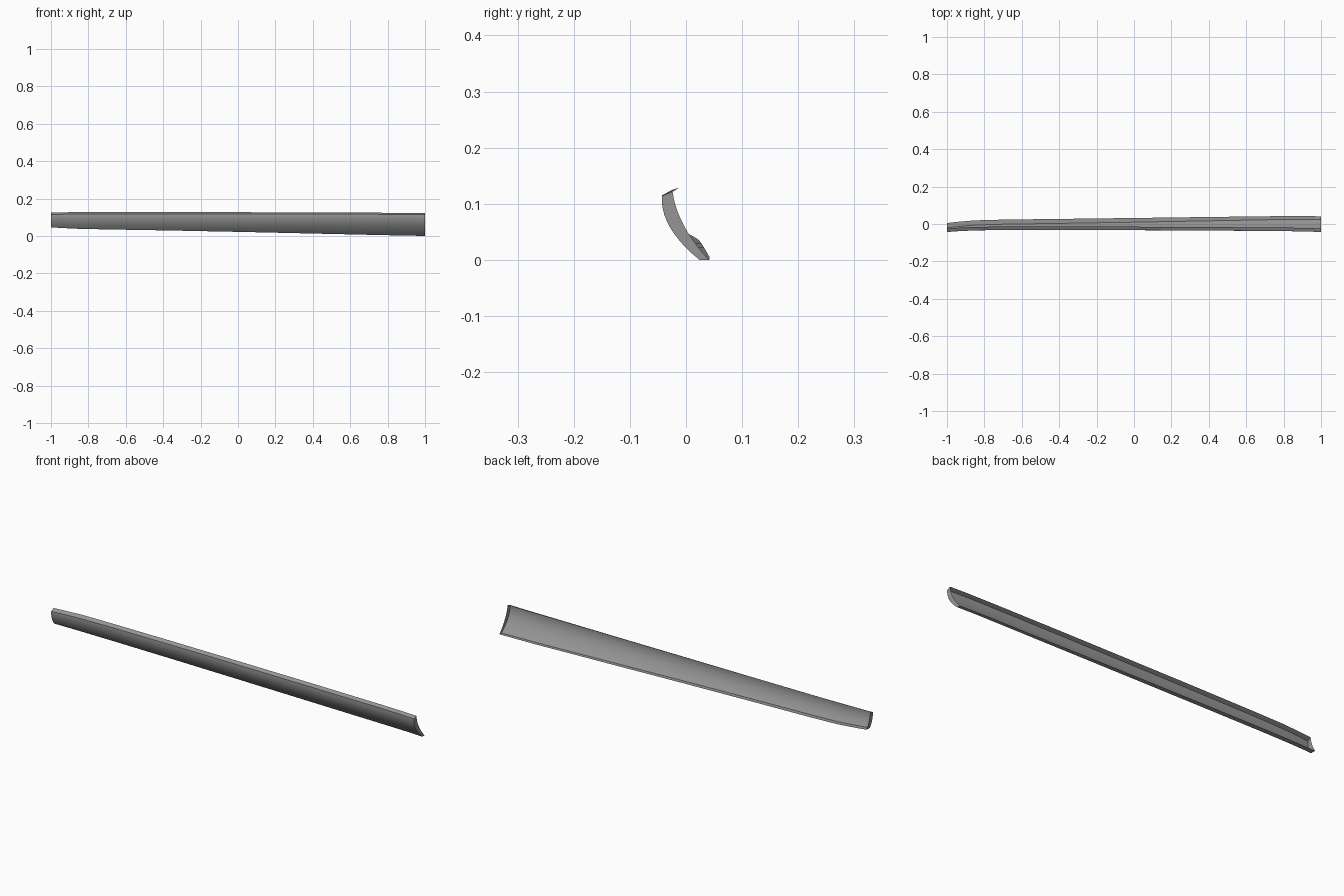
import bpy, bmesh

if "Cube" in bpy.data.objects:
    bpy.data.objects.remove(bpy.data.objects["Cube"])

# stations along the length: x, sideways bow, bottom z, outer top z, inner top z
STATIONS = [
    (-1.00, 0.000, 0.046, 0.115, 0.125),
    (-0.95, 0.004, 0.043, 0.116, 0.126),
    (-0.85, 0.009, 0.038, 0.117, 0.128),
    (-0.70, 0.011, 0.035, 0.118, 0.128),
    (-0.35, 0.011, 0.029, 0.118, 0.128),
    (0.00, 0.010, 0.022, 0.118, 0.127),
    (0.40, 0.008, 0.013, 0.117, 0.126),
    (0.80, 0.005, 0.004, 0.116, 0.124),
    (0.92, 0.003, 0.002, 0.115, 0.123),
    (1.00, 0.000, 0.000, 0.114, 0.122),
]
N = 10  # steps up each curved face


def outer(z):
    return 0.024 - 1.232 * z + 5.653 * z * z


def inner(z):
    return 0.041 - 0.931 * z + 3.265 * z * z


# curved front skin with top and bottom lips, open at the back
bm = bmesh.new()
rings = []
for x, dy, zb, zo, zi in STATIONS:
    pts = [(x, inner(zb) + dy, zb)]
    for i in range(N + 1):
        z = zb + (zo - zb) * i / N
        pts.append((x, outer(z) + dy, z))
    pts.append((x, inner(zi) + dy, zi))
    rings.append([bm.verts.new(p) for p in pts])

for a, b in zip(rings, rings[1:]):
    for i in range(len(a) - 1):
        bm.faces.new((a[i], a[i + 1], b[i + 1], b[i]))

# end walls: curved bands as deep as the lips
for r, (x, dy, zb, zo, zi) in ((rings[0], STATIONS[0]), (rings[-1], STATIONS[-1])):
    back = [r[0]]
    for i in range(1, N):
        z = zb + (zi - zb) * i / N
        back.append(bm.verts.new((x, inner(z) + dy, z)))
    back.append(r[-1])
    front = r[1:-1]
    for i in range(N):
        bm.faces.new((front[i], front[i + 1], back[i + 1], back[i]))

bmesh.ops.recalc_face_normals(bm, faces=bm.faces)
# make the front skin face outwards
mid = min(bm.faces, key=lambda f: (f.calc_center_median() - rings[5][N // 2].co).length)
if mid.normal.y > 0:
    bmesh.ops.reverse_faces(bm, faces=bm.faces)

mesh = bpy.data.meshes.new("curved_trim_strip")
bm.to_mesh(mesh)
bm.free()
strip = bpy.data.objects.new("curved_trim_strip", mesh)
bpy.context.collection.objects.link(strip)

# dark grey finish
mat = bpy.data.materials.new("dark_grey")
mat.diffuse_color = (0.3, 0.3, 0.3, 1)
mat.use_nodes = True
mat.node_tree.nodes["Principled BSDF"].inputs["Base Color"].default_value = mat.diffuse_color
mesh.materials.append(mat)

bpy.context.view_layer.objects.active = strip
strip.select_set(True)
bpy.ops.object.shade_smooth_by_angle(angle=0.6)
